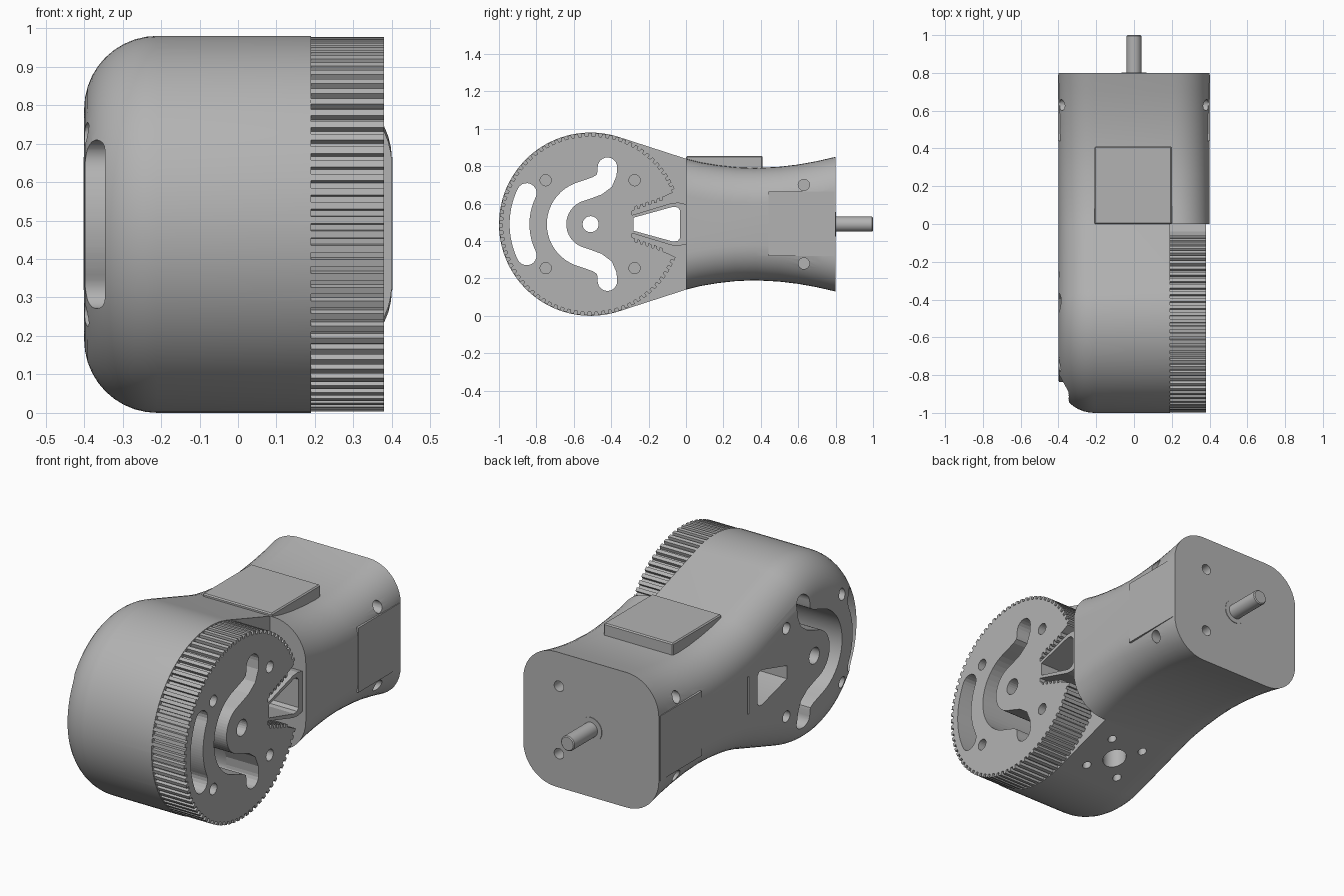
import bpy, bmesh
from math import sin, cos, pi, radians
from mathutils import Vector

if "Cube" in bpy.data.objects:
    bpy.data.objects.remove(bpy.data.objects["Cube"])

CY, CZ, R = -0.51, 0.49, 0.49      # wheel axis and radius

grey = bpy.data.materials.new("plain_grey")
grey.use_nodes = True
grey.diffuse_color = (0.45, 0.45, 0.45, 1)
grey.node_tree.nodes["Principled BSDF"].inputs["Base Color"].default_value = grey.diffuse_color


def finish(name, bm):
    bmesh.ops.recalc_face_normals(bm, faces=bm.faces)
    me = bpy.data.meshes.new(name)
    bm.to_mesh(me)
    bm.free()
    me.materials.append(grey)
    ob = bpy.data.objects.new(name, me)
    bpy.context.scene.collection.objects.link(ob)
    return ob


def prism(name, pts, lo, hi, axis="x"):
    """Extrude a 2D outline along x (outline y,z), y (x,z) or z (x,y)."""
    place = {"x": lambda p, d: (d, p[0], p[1]),
             "y": lambda p, d: (p[0], d, p[1]),
             "z": lambda p, d: (p[0], p[1], d)}[axis]
    bm = bmesh.new()
    a = [bm.verts.new(place(p, lo)) for p in pts]
    b = [bm.verts.new(place(p, hi)) for p in pts]
    bm.faces.new(a)
    bm.faces.new(b)
    for i in range(len(pts)):
        j = (i + 1) % len(pts)
        bm.faces.new((a[i], a[j], b[j], b[i]))
    return finish(name, bm)


def arc(cx, cy, r, a0, a1, n):
    return [(cx + r * cos(radians(a0 + (a1 - a0) * i / n)),
             cy + r * sin(radians(a0 + (a1 - a0) * i / n))) for i in range(n + 1)]


def circle(cx, cy, r, n=24):
    return arc(cx, cy, r, 0, 360, n)[:-1]


def rect(a0, a1, b0, b1):
    return [(a0, b0), (a1, b0), (a1, b1), (a0, b1)]


def mirror_z(pts):
    """Close an upper half outline with its reflection about the axis height."""
    return pts + [(y, 2 * CZ - z) for y, z in reversed(pts)]


def normals(path):
    out = []
    for i in range(len(path)):
        p, q = Vector(path[max(i - 1, 0)]), Vector(path[min(i + 1, len(path) - 1)])
        d = (q - p).normalized()
        out.append(Vector((d.y, -d.x)))
    return out


def stroke(path, w):
    """Round-ended slot outline of half width w around a path."""
    ns = normals(path)
    side = [tuple(Vector(p) + n * w) for p, n in zip(path, ns)]
    back = [tuple(Vector(p) - n * w) for p, n in zip(path, ns)]
    caps = []
    for p, n, sgn in ((path[-1], ns[-1], 1), (path[0], ns[0], -1)):
        t = Vector((-n.y, n.x)) * sgn
        caps.append([tuple(Vector(p) + (n * sgn * cos(k * pi / 10) + t * sin(k * pi / 10)) * w)
                     for k in range(1, 10)])
    return side + caps[0] + back[::-1] + caps[1]


def apply_mods(ob):
    dg = bpy.context.evaluated_depsgraph_get()
    me = bpy.data.meshes.new_from_object(ob.evaluated_get(dg))
    ob.modifiers.clear()
    ob.data = me


def combine(ob, others, op="DIFFERENCE"):
    for c in others:
        m = ob.modifiers.new("cut", "BOOLEAN")
        m.operation, m.object, m.solver = op, c, "EXACT"
    apply_mods(ob)


# Housing: side profile swept across x with rounded edges
top = [(0.8, 0.85), (0.7, 0.827), (0.6, 0.809), (0.5, 0.797), (0.37, 0.79),
       (0.27, 0.794), (0.17, 0.805), (0.08, 0.82), (0, 0.84)]
chain = top + arc(CY, CZ, R, 72, 288, 64) + [(y, 2 * CZ - z) for y, z in reversed(top)]
ns = normals(chain)
ns[0], ns[-1] = Vector((0, 1)), Vector((0, -1))
FIL, STEPS = 0.19, 10
half = [(0.4 - FIL * (1 - cos(k * pi / 2 / STEPS)), FIL * (1 - sin(k * pi / 2 / STEPS)))
        for k in range(STEPS + 1)]
sections = [(-x, i) for x, i in half] + half[::-1]
bm = bmesh.new()
rows = [[bm.verts.new((x, p[0] - n.x * i, p[1] - n.y * i)) for p, n in zip(chain, ns)]
        if abs(ns[5].length) else [] for x, i in sections]
for a, b in zip(rows, rows[1:]):
    for i in range(len(chain) - 1):
        bm.faces.new((a[i], a[i + 1], b[i + 1], b[i]))
bm.faces.new(rows[0])
bm.faces.new(rows[-1])
bm.faces.new([r[0] for r in rows] + [r[-1] for r in reversed(rows)])
housing = finish("housing", bm)

# Flat side panels on the rear half
panels = [prism("panel", rect(0.44, 0.79, 0.32, 0.665), *xs) for xs in ((0.25, 0.402), (-0.402, -0.25))]
combine(housing, panels, "UNION")

# Openings shared by the housing and the wheel
bend = [(-0.42, 0.795), (-0.422, 0.76), (-0.437, 0.722), (-0.475, 0.695), (-0.53, 0.675)]
left = arc(CY, CZ, 0.182, 112, 248, 20)
window = mirror_z([(-0.28, 0.525), (-0.07, 0.583), (-0.045, 0.58), (-0.032, 0.565)])
shared = [prism("slot_cutter", stroke(bend + left + [(y, 2 * CZ - z) for y, z in reversed(bend)], 0.052), -1, 1),
          prism("arc_cutter", stroke(arc(CY, CZ, 0.38, 154, 206, 20), 0.053), -1, 1),
          prism("axle_cutter", circle(CY, CZ, 0.043), -1, 1),
          prism("window_cutter", window, -1, 1)]

# Blind screw holes, on both sides
wheel_holes, body_holes = [], []
for s in (-1, 1):
    z = CZ + s * 0.235
    for y in (-0.75, -0.275):
        wheel_holes.append(prism("screw_cutter", circle(y, z, 0.03), 0.3, 1))
        body_holes.append(prism("screw_cutter", circle(y, z, 0.03), -1, -0.3))
    for xs in ((0.3, 1), (-1, -0.3)):
        body_holes.append(prism("screw_cutter", circle(0.63, CZ + s * 0.21, 0.03), *xs))
    body_holes.append(prism("rear_cutter", circle(0.19, CZ + s * 0.18, 0.028), 0.7, 1, "y"))
    for dy in (-0.1, 0.1):
        body_holes.append(prism("base_cutter", circle(s * 0.1 - 0.03, dy - 0.19, 0.022), -1, 0.17, "z"))
body_holes += [prism("base_recess_cutter", circle(-0.03, -0.19, 0.06), -1, 0.2, "z"),
               prism("slit_cutter", rect(0.04, 0.055, 0.39, 0.59), -1, -0.37),
               prism("wheel_bay_cutter", rect(-2, 0, -1, 2), 0.19, 1)]
combine(housing, shared + body_holes)

# Toothed wheel with a notched side
TEETH, DEPTH = 72, 0.02
rim = []
for k in range(TEETH):
    a = 21 + 318 * k / TEETH
    w = 318 / TEETH
    for f, r in ((0, R - DEPTH), (0.4, R - DEPTH), (0.45, R - 0.003), (0.95, R - 0.003)):
        t = radians(a + f * w)
        rim.append((CY + r * cos(t), CZ + r * sin(t)))
edge = []
for k in range(6):
    y, z = -0.29 + 0.03 * k, 0.56 + 0.0105 * k
    edge += [(y, z), (y + 0.014, z + 0.005), (y + 0.017, z + 0.024), (y + 0.027, z + 0.027)]
wheel = prism("toothed_wheel", rim + [(y, 2 * CZ - z) for y, z in reversed(edge)] + edge, 0.188, 0.38)

# Hollow wedge frame joining the wheel to the housing
frame = prism("wedge_frame", mirror_z([(-0.3, 0.535), (-0.08, 0.602), (-0.04, 0.606), (0.01, 0.595)]), 0.188, 0.38)
combine(frame, [shared[3]])
combine(wheel, shared + wheel_holes)
for c in panels + shared + wheel_holes + body_holes:
    bpy.data.objects.remove(c)

# Top pad
pad = prism("top_pad", rect(-0.21, 0.2, 0, 0.41), 0.75, 0.855, "z")
bev = pad.modifiers.new("edge", "BEVEL")
bev.width, bev.segments = 0.006, 1
apply_mods(pad)

# Output shaft and its collar
shaft = prism("output_shaft", circle(0, CZ, 0.04, 32), 0.75, 1, "y")
bev = shaft.modifiers.new("edge", "BEVEL")
bev.width, bev.segments = 0.005, 1
apply_mods(shaft)
collar = prism("shaft_collar", circle(0, CZ, 0.065, 32), 0.79, 0.803, "y")

# Shading
bpy.ops.object.select_all(action="DESELECT")
for ob in (housing, shaft, collar):
    ob.select_set(True)
bpy.context.view_layer.objects.active = housing
bpy.ops.object.shade_smooth_by_angle(angle=radians(25))
